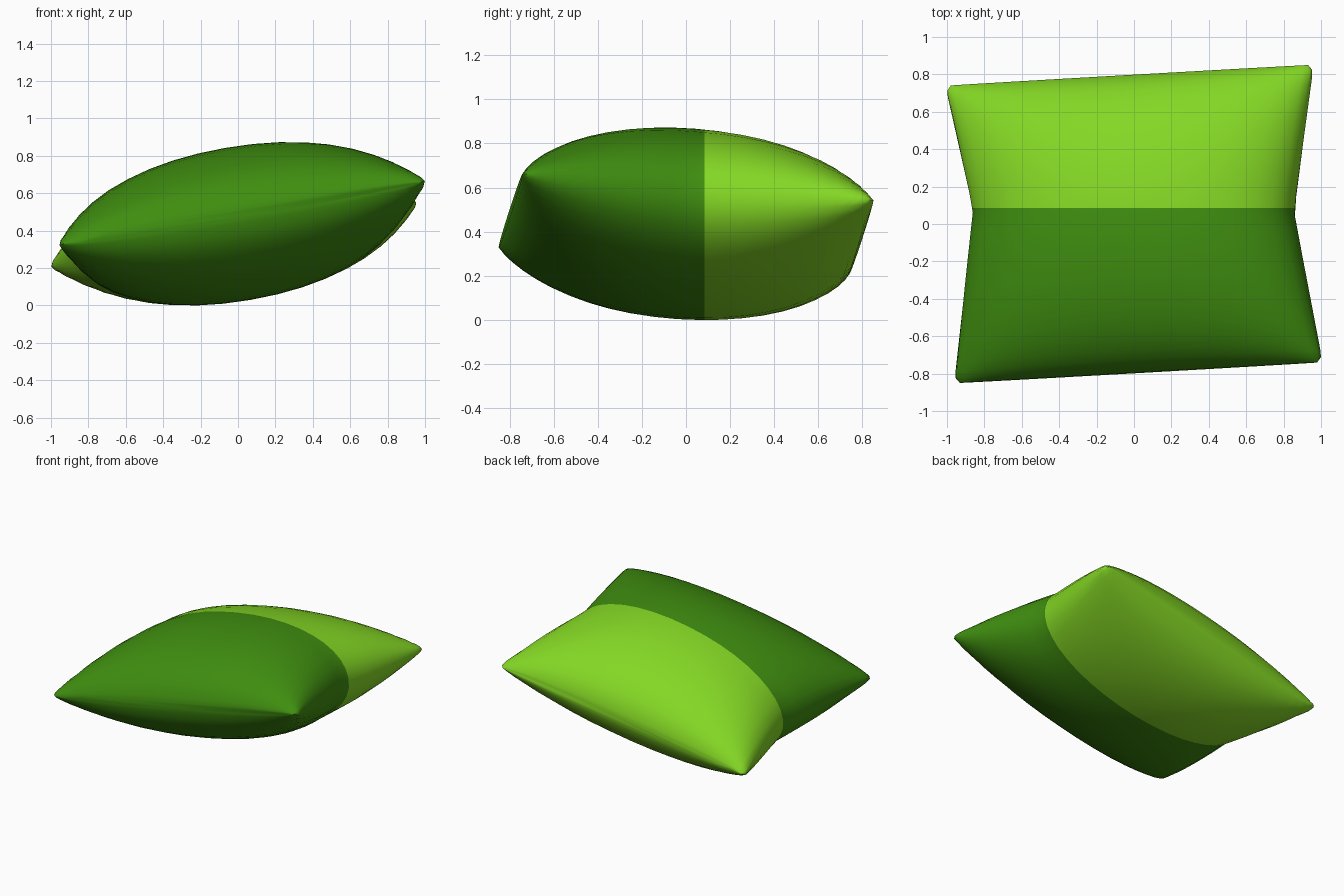
import bpy, bmesh, math
from mathutils import Vector

cube = bpy.data.objects.get("Cube")
if cube:
    bpy.data.objects.remove(cube)

SIDES, RINGS = 40, 24        # points round a section, sections front to back
HALF_DEPTH, HALF_THICK, EDGE = 0.795, 0.402, 0.026
WAIST, CORNER = 0.855, 0.985  # half widths at the middle and at the ends
PUFF = 2.08                  # fullness of the cross-sections
SLOPE_X, SLOPE_Y = 0.177, -0.07
SEAM_Y = 0.085


def material(name, colour):
    mat = bpy.data.materials.new(name)
    mat.use_nodes = True
    mat.diffuse_color = (*colour, 1)
    mat.node_tree.nodes["Principled BSDF"].inputs["Base Color"].default_value = (*colour, 1)
    return mat


def power(value, exponent):
    return math.copysign(abs(value) ** exponent, value)


def pillow_point(ring, side):
    """Point on a tilted, puffed section whose ends flare out into corners."""
    v = HALF_DEPTH * math.sin(math.pi * (ring / RINGS - 0.5))
    angle = 2 * math.pi * side / SIDES
    across = power(math.cos(angle), 2 / PUFF)
    up = power(math.sin(angle), 2 / PUFF)
    # Pinched waist, straight lines out to the corners
    waist_v = 0.07 - 0.05 * across
    span = HALF_DEPTH - waist_v if v > waist_v else HALF_DEPTH + waist_v
    flare = abs(v - waist_v) / span
    # Round off the very tip of each corner
    tip = 0.03 * max(0, abs(v) / HALF_DEPTH - 0.96) / 0.04
    u = across * (WAIST + (CORNER - WAIST) * flare - tip)
    thick = HALF_THICK * math.sqrt(max(0, 1 - (v / HALF_DEPTH) ** 2))
    h = up * max(thick, EDGE)
    # Puff out square to the tilted middle plane
    x, y = u - 0.03 * v, v + 0.057 * u
    middle = Vector((x, y, SLOPE_X * x + SLOPE_Y * y))
    return middle + h * Vector((-SLOPE_X, -SLOPE_Y, 1))


# Cushion body: rings of points bridged front to back
bm = bmesh.new()
rings = [[bm.verts.new(pillow_point(r, s)) for s in range(SIDES)]
         for r in range(RINGS + 1)]
for a, b in zip(rings, rings[1:]):
    for s in range(SIDES):
        t = (s + 1) % SIDES
        bm.faces.new((a[s], a[t], b[t], b[s]))
bm.faces.new(rings[0])
bm.faces.new(rings[-1])

# Colour seam straight across the middle
bmesh.ops.bisect_plane(bm, geom=bm.verts[:] + bm.edges[:] + bm.faces[:],
                       plane_co=(0, SEAM_Y, 0), plane_no=(0, 1, 0))
bmesh.ops.recalc_face_normals(bm, faces=bm.faces[:])
for face in bm.faces:
    face.material_index = int(face.calc_center_median().y > SEAM_Y)

# Rest the lowest point on the ground
lowest = min(v.co.z for v in bm.verts)
bmesh.ops.translate(bm, verts=bm.verts[:], vec=(0, 0, -lowest))

mesh = bpy.data.meshes.new("cushion")
bm.to_mesh(mesh)
bm.free()
mesh.materials.append(material("dark green", (0.05, 0.27, 0.005)))
mesh.materials.append(material("lime green", (0.23, 0.68, 0.018)))
cushion = bpy.data.objects.new("cushion", mesh)
bpy.context.collection.objects.link(cushion)
bpy.context.view_layer.objects.active = cushion
cushion.select_set(True)
bpy.ops.object.shade_smooth_by_angle(angle=math.radians(60))
